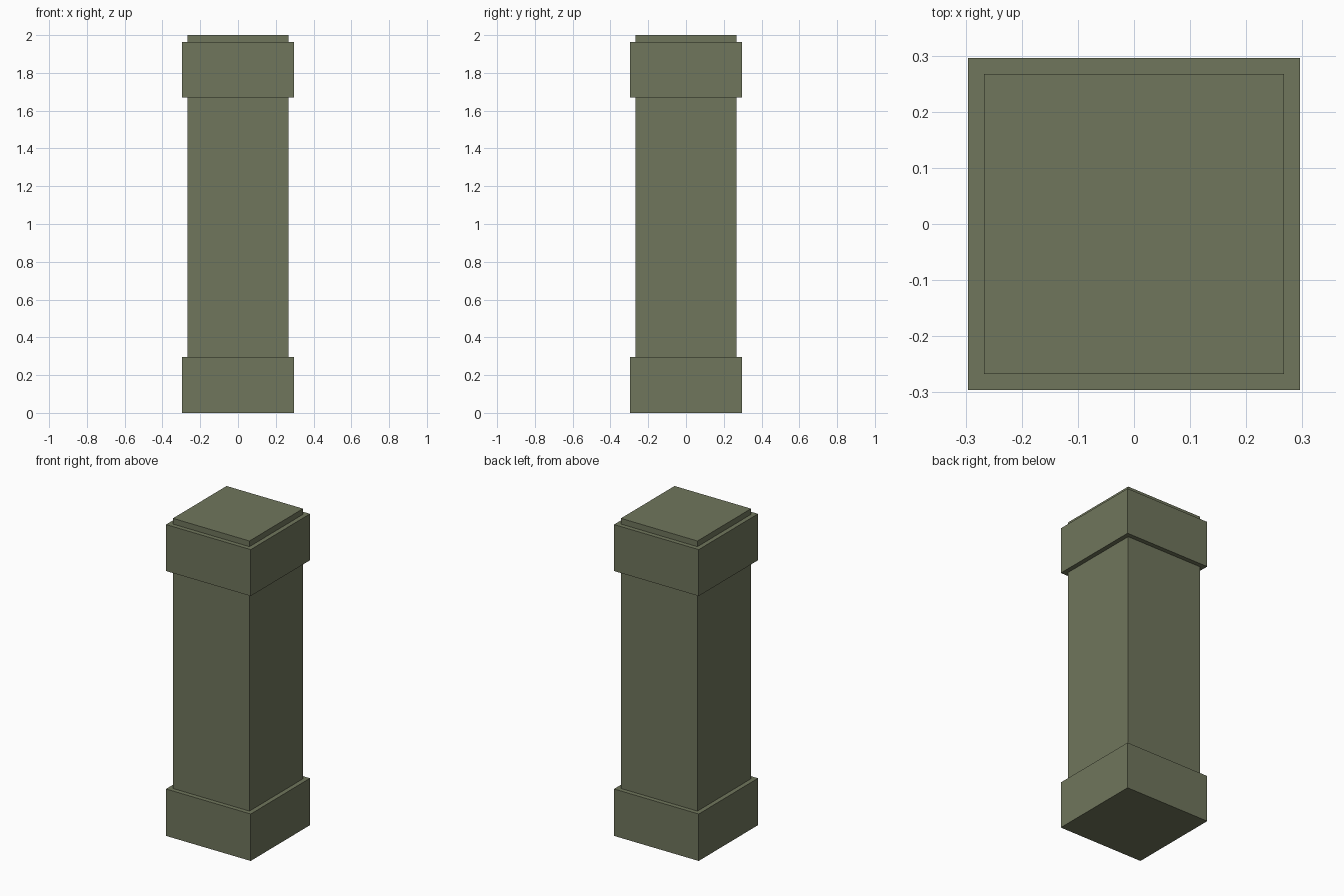
import bpy

if "Cube" in bpy.data.objects:
    bpy.data.objects.remove(bpy.data.objects["Cube"])

# Single olive-grey stone colour
stone = bpy.data.materials.new("olive_stone")
stone.diffuse_color = (0.162, 0.181, 0.107, 1.0)
stone.use_nodes = True
stone.node_tree.nodes["Principled BSDF"].inputs["Base Color"].default_value = stone.diffuse_color


def block(name, width, z0, z1):
    """Square block centred on the z axis, from z0 to z1."""
    bpy.ops.mesh.primitive_cube_add(size=1, location=(0, 0, (z0 + z1) / 2))
    ob = bpy.context.object
    ob.name = name
    ob.scale = (width, width, z1 - z0)
    bpy.ops.object.transform_apply(location=False, rotation=False, scale=True)
    ob.data.materials.append(stone)
    return ob


# Wide base, shaft rising out of it, and wide band near the top
BAND = 0.591
SHAFT = 0.534
block("base_block", BAND, 0.0, 0.296)
block("shaft", SHAFT, 0.005, 2.0)
block("top_band", BAND, 1.671, 1.964)
